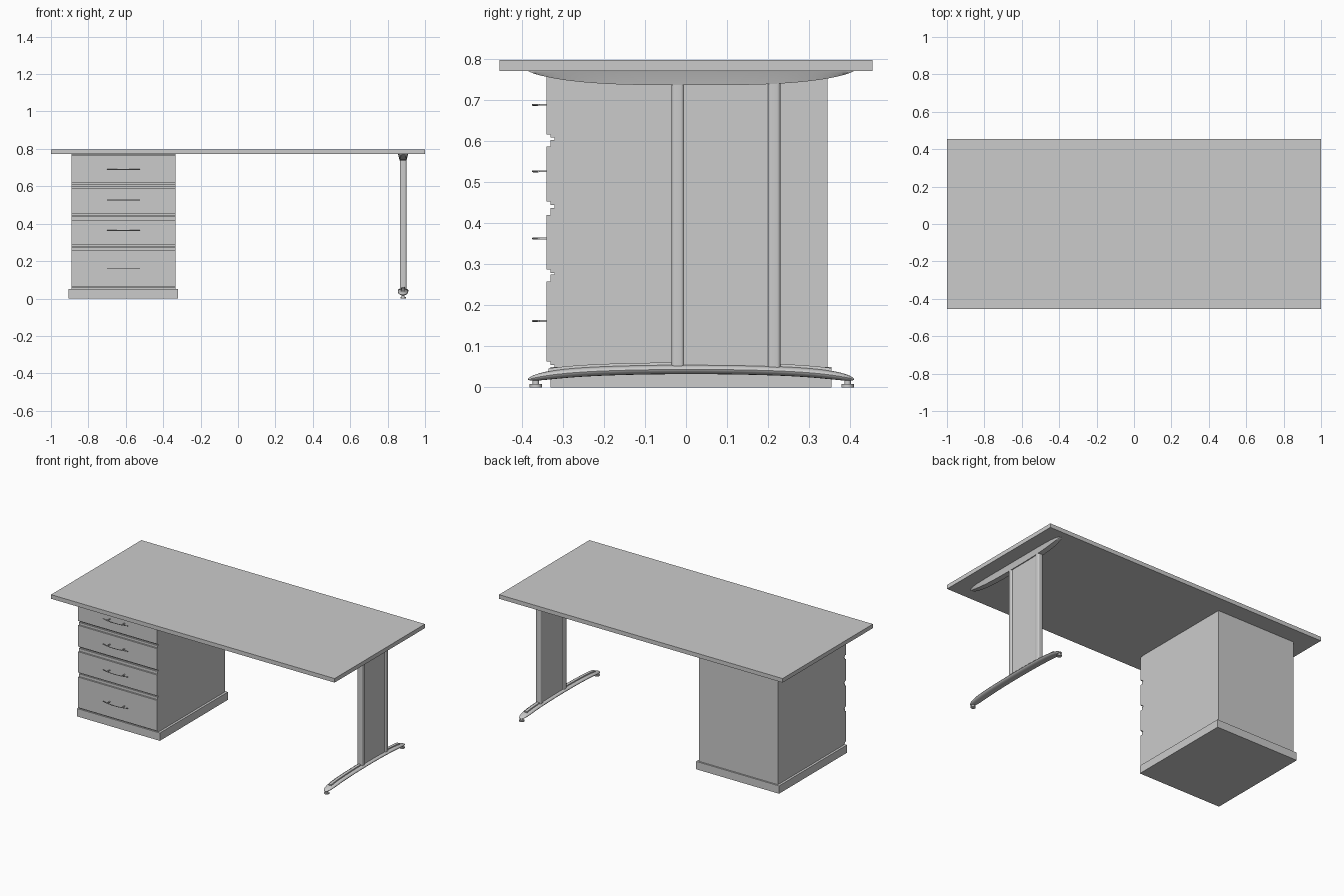
import bpy, bmesh, math
from mathutils import Vector

cube = bpy.data.objects.get("Cube")
if cube:
    bpy.data.objects.remove(cube, do_unlink=True)

grey = bpy.data.materials.new("plain_grey")
grey.use_nodes = True
grey.diffuse_color = (0.6, 0.6, 0.6, 1)
grey.node_tree.nodes["Principled BSDF"].inputs["Base Color"].default_value = (0.6, 0.6, 0.6, 1)


def finish(name, bm, smooth=False):
    bmesh.ops.recalc_face_normals(bm, faces=bm.faces)
    mesh = bpy.data.meshes.new(name)
    bm.to_mesh(mesh)
    bm.free()
    mesh.materials.append(grey)
    obj = bpy.data.objects.new(name, mesh)
    bpy.context.collection.objects.link(obj)
    if smooth:
        bpy.ops.object.select_all(action="DESELECT")
        obj.select_set(True)
        bpy.context.view_layer.objects.active = obj
        bpy.ops.object.shade_smooth_by_angle(angle=math.radians(35))
    return obj


def add_box(bm, x, y, z):
    made = bmesh.ops.create_cube(bm, size=1)["verts"]
    for v in made:
        v.co = Vector([(r[0] + r[1]) / 2 + c * (r[1] - r[0]) for c, r in zip(v.co, (x, y, z))])
    return made


def box(name, x, y, z):
    bm = bmesh.new()
    add_box(bm, x, y, z)
    return finish(name, bm)


def cylinder(name, centre, radius, depth):
    bm = bmesh.new()
    bmesh.ops.create_cone(bm, cap_ends=True, segments=20, radius1=radius, radius2=radius, depth=depth)
    bmesh.ops.translate(bm, verts=bm.verts, vec=centre)
    return finish(name, bm, True)


def loft(name, rings):
    """Skin a row of equal closed rings and cap both ends."""
    bm = bmesh.new()
    rows = [[bm.verts.new(p) for p in ring] for ring in rings]
    n = len(rows[0])
    for a, b in zip(rows, rows[1:]):
        for i in range(n):
            j = (i + 1) % n
            bm.faces.new((a[i], a[j], b[j], b[i]))
    bm.faces.new(rows[0])
    bm.faces.new(rows[-1])
    return finish(name, bm, True)


# Table top and drawer cabinet
box("table_top", (-1, 1), (-0.455, 0.455), (0.772, 0.798))
box("cabinet_body", (-0.89, -0.335), (-0.32, 0.345), (0.05, 0.772))
box("cabinet_plinth", (-0.905, -0.32), (-0.33, 0.355), (0, 0.05))

# Drawers: raised front panel over a thinner rebated lip, with a bowed handle
DRAWERS = [  # lip bottom, panel bottom, panel top, lip top, handle height
    (0.055, 0.063, 0.258, 0.275, 0.162),
    (0.279, 0.287, 0.42, 0.438, 0.363),
    (0.445, 0.453, 0.588, 0.603, 0.527),
    (0.609, 0.617, 0.768, 0.771, 0.689),
]
HANDLE_X = -0.6125
for k, (lip0, low, high, lip1, hz) in enumerate(DRAWERS, 1):
    box(f"drawer_{k}_lip", (-0.89, -0.335), (-0.33, -0.32), (lip0, lip1))
    box(f"drawer_{k}_front", (-0.89, -0.335), (-0.34, -0.33), (low, high))
    rings = []
    for i in range(13):
        t = i / 6 - 1
        x, y, r = HANDLE_X + 0.088 * t, -0.373 + 0.013 * t * t, 0.0025
        rings.append([(x, y + r * math.cos(a), hz + r * math.sin(a))
                      for a in (math.tau * s / 8 for s in range(8))])
    loft(f"drawer_{k}_handle_bar", rings)
    bm = bmesh.new()
    for side in (-1, 1):
        px = HANDLE_X + side * 0.052
        add_box(bm, (px - 0.003, px + 0.003), (-0.368, -0.338), (hz - 0.002, hz + 0.002))
    finish(f"drawer_{k}_handle_posts", bm)

# Leg: two rounded posts with a panel between them
LEG_X, MID_Y, HALF = 0.8825, 0.0125, 0.3975
for name, y0, y1 in (("leg_post_front", -0.035, -0.005), ("leg_post_back", 0.2, 0.23)):
    bm = bmesh.new()
    verts = add_box(bm, (LEG_X - 0.0175, LEG_X + 0.0175), (y0, y1), (0.045, 0.745))
    upright = [e for e in bm.edges if abs(e.verts[0].co.z - e.verts[1].co.z) > 0.1]
    bmesh.ops.bevel(bm, geom=upright, offset=0.008, segments=4, affect="EDGES", profile=0.5)
    finish(name, bm, True)
box("leg_panel", (LEG_X - 0.012, LEG_X + 0.012), (-0.01, 0.205), (0.045, 0.745))


def arch(t):
    """Height of the foot's centre line along its length, t from -1 to 1."""
    return 0.044 - 0.012 * abs(t) ** 2 - 0.012 * abs(t) ** 6


# Arched foot with rounded ends
rings = []
for i in range(41):
    t = -math.cos(math.pi * i / 40)
    taper = max(0.12, (1 - abs(t) ** 12) ** 0.5)
    rings.append([(LEG_X + 0.028 * taper * math.cos(a), MID_Y + HALF * t,
                   arch(t) + 0.0115 * taper * math.sin(a))
                  for a in (math.tau * s / 16 for s in range(16))])
loft("arched_foot", rings)

# Raised strips on top of the foot
for name, y0, y1 in (("foot_strip_front", -0.335, -0.033), ("foot_strip_back", 0.228, 0.355)):
    rings = []
    for i in range(13):
        y = y0 + (y1 - y0) * i / 12
        z = arch((y - MID_Y) / HALF)
        rings.append([(LEG_X + sx * w, y, z + dz)
                      for sx, w, dz in ((-1, 0.011, 0.006), (1, 0.011, 0.006),
                                        (1, 0.009, 0.017), (-1, 0.009, 0.017))])
    loft(name, rings)

# Levelling glides
for name, y in (("glide_front", -0.366), ("glide_back", 0.394)):
    cylinder(name, (LEG_X, y, 0.004), 0.015, 0.008)
    cylinder(name + "_stem", (LEG_X, y, 0.012), 0.008, 0.016)

# Support under the top: curved belly, sides sloping inwards, rounded ends
rings = []
for i in range(41):
    t = -math.cos(math.pi * i / 40)
    taper = max(0.1, (1 - abs(t) ** 8) ** 0.5)
    low = 0.772 - 0.035 * max(0.03, (1 - abs(t) ** 3.2) ** 0.75)
    y = MID_Y + HALF * t
    rings.append([(LEG_X + x * taper, y, z) for x, z in
                  ((-0.028, 0.773), (0.028, 0.773), (0.026, 0.768 if low < 0.766 else low),
                   (0.018, low), (-0.018, low), (-0.026, 0.768 if low < 0.766 else low))])
loft("top_support", rings)
